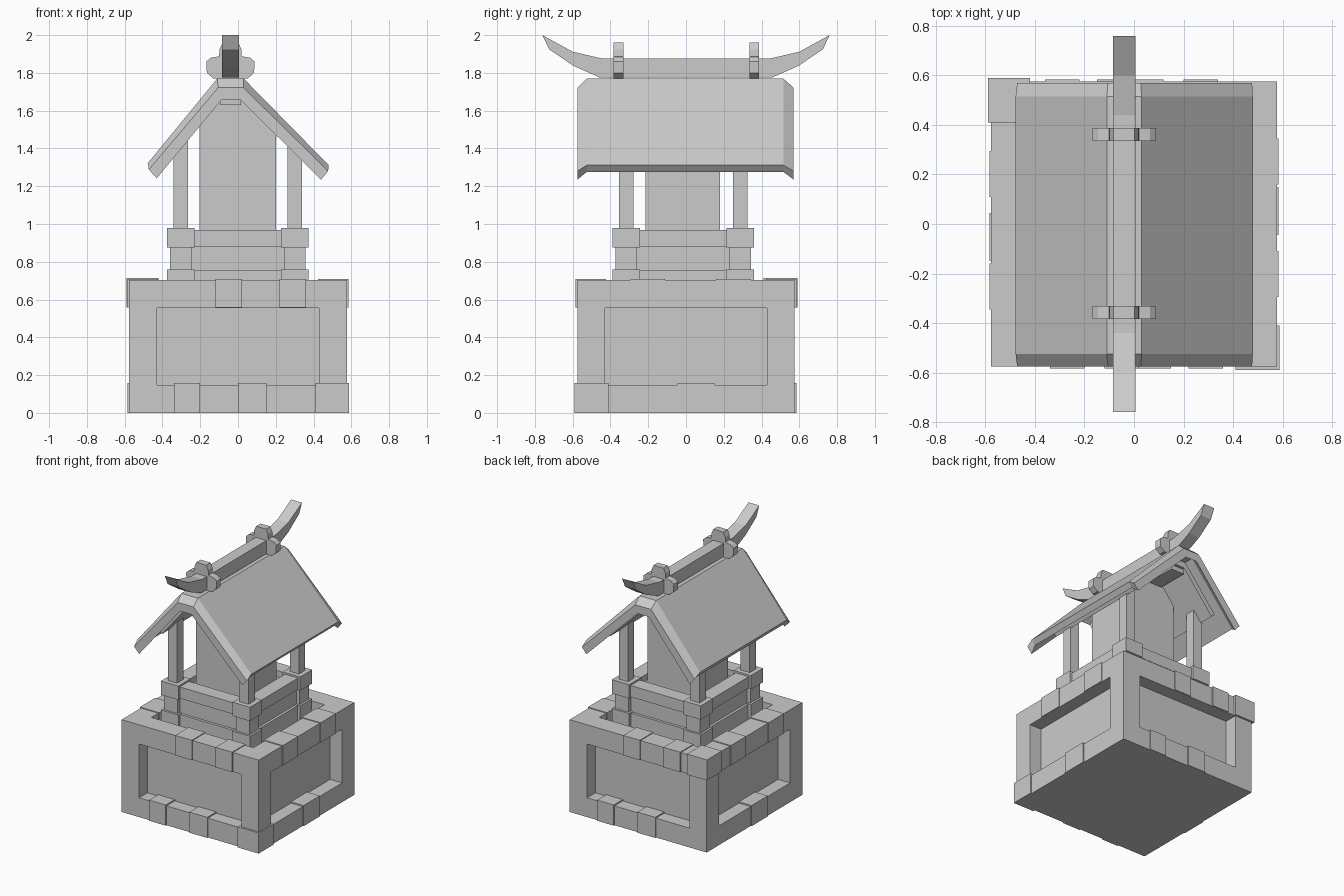
import bpy, bmesh

if "Cube" in bpy.data.objects:
    bpy.data.objects.remove(bpy.data.objects["Cube"])


def finish(name, bm):
    bmesh.ops.recalc_face_normals(bm, faces=bm.faces[:])
    me = bpy.data.meshes.new(name)
    bm.to_mesh(me)
    bm.free()
    ob = bpy.data.objects.new(name, me)
    bpy.context.collection.objects.link(ob)
    return ob


def add_box(bm, x, y, z):
    """Box from (min, max) ranges."""
    vs = bmesh.ops.create_cube(bm, size=1)["verts"]
    for v in vs:
        for i, (a, b) in enumerate((x, y, z)):
            v.co[i] = a if v.co[i] < 0 else b


def boxes(name, items):
    bm = bmesh.new()
    for it in items:
        add_box(bm, *it)
    return finish(name, bm)


def loft(name, sections):
    """Skin matching closed sections and cap both ends."""
    bm = bmesh.new()
    rings = [[bm.verts.new(p) for p in s] for s in sections]
    for a, b in zip(rings, rings[1:]):
        for i in range(len(a)):
            j = (i + 1) % len(a)
            bm.faces.new((a[i], a[j], b[j], b[i]))
    bm.faces.new(rings[0])
    bm.faces.new(rings[-1])
    return finish(name, bm)


def prism_y(name, prof, y0, y1):
    return loft(name, [[(x, y, z) for x, z in prof] for y in (y0, y1)])


# Stone pedestal with a straight-walled sunken panel on the four sides and the top
bm = bmesh.new()
add_box(bm, (-.577, .577), (-.575, .575), (0, .703))
bm.normal_update()
panels = [f for f in bm.faces if f.normal.z > -.5]
bmesh.ops.inset_individual(bm, faces=panels, thickness=.147, use_even_offset=True)
bm.normal_update()
for f in panels:
    n = f.normal.copy()
    new = bmesh.ops.extrude_face_region(bm, geom=[f])["geom"]
    vs = [g for g in new if isinstance(g, bmesh.types.BMVert)]
    bmesh.ops.translate(bm, verts=vs, vec=n * -.1)
bmesh.ops.delete(bm, geom=[f for f in panels if f.is_valid], context='FACES_ONLY')
finish("pedestal", bm)

# Slightly raised trim stones, repeated with a half turn
TOP, LOW = (.557, .709), (0, .157)
I, O = .423, .584
stones = []
for a, b, z in ((-.12, .02, TOP), (.22, .36, TOP), (-.34, -.2, LOW), (0, .15, LOW)):
    stones += [((a, b), (-O, -I), z), ((-b, -a), (I, O), z)]
for a, b, z in ((-.295, -.11, TOP), (.16, .345, TOP), (-.045, .15, LOW)):
    stones += [((I, O), (a, b), z), ((-O, -I), (-b, -a), z)]
stones.append(((.41, .587), (-.59, -.41), LOW))
stones.append(((-.59, -.42), (.41, .59), (.557, .714)))
boxes("trim_stones", stones)

# Corner blocks, corner posts and roof posts
XS, YS = (-.303, .300), (-.317, .287)
corner, neck, posts = [], [], []
for x in XS:
    for y in YS:
        def sq(h, z, x=x, y=y):
            return ((x - h, x + h), (y - h, y + h), z)
        corner += [sq(.073, (.6, .76)), sq(.073, (.875, .98))]
        neck.append(sq(.057, (.75, .88)))
        posts.append(sq(.038, (.97, 1.45)))
boxes("corner_blocks", corner)
boxes("corner_necks", neck)
boxes("roof_posts", posts)

# Rails between the corner blocks, wall panels and floor
rails = []
for z, h in (((.6, .755), .05), ((.755, .88), .03), ((.88, .967), .055)):
    for y in YS:
        rails.append(((XS[0], XS[1]), (y - h, y + h), z))
    for x in XS:
        rails.append(((x - h, x + h), (YS[0], YS[1]), z))
boxes("platform_rails", rails)
boxes("platform_floor", [((-.29, .29), (-.3, .27), (.84, .92))])

# Shrine chamber
prism_y("chamber", [(-.203, .9), (-.203, 1.57), (-.1, 1.69), (.02, 1.69),
                    (.2, 1.56), (.2, .9)], -.215, .18)

# Roof sheet whose front and back edges bend down into a lip
main = [(-.478, 1.322), (-.11, 1.77), (.03, 1.77), (.48, 1.312),
        (.452, 1.276), (.01, 1.71), (-.09, 1.71), (-.45, 1.28)]
lip = [(-.472, 1.288), (-.105, 1.722), (.028, 1.722), (.477, 1.28),
       (.44, 1.235), (.01, 1.66), (-.085, 1.66), (-.43, 1.242)]
loft("roof", [[(x, y, z) for x, z in p] for y, p in
              ((-.575, lip), (-.525, main), (.515, main), (.57, lip))])

# Lining and beam under the roof
prism_y("roof_lining", [(-.36, 1.40), (-.1, 1.72), (.02, 1.72), (.36, 1.38),
                        (.333, 1.35), (.01, 1.665), (-.085, 1.665), (-.33, 1.37)],
        -.44, .44)
boxes("under_ridge_beam", [((-.095, .015), (-.42, .42), (1.63, 1.72))])

# Boat-shaped ridge beam with upswept tips
half = [(.44, 1.875), (.60, 1.912), (.76, 2.0), (.725, 1.925), (.595, 1.837), (.455, 1.775)]
outline = half + [(-y, z) for y, z in reversed(half)]
loft("ridge_beam", [[(x, y, z) for y, z in outline] for x in (-.085, .006)])

# Three-lobed clasps around the ridge beam
lobes = [(.09, 1.77), (.125, 1.80), (.128, 1.86), (.105, 1.88), (.06, 1.888),
         (.058, 1.925), (.042, 1.96)]
prof = [(x - .04, z) for x, z in lobes] + [(-x - .04, z) for x, z in reversed(lobes)]
for name, y in (("front_clasp", -.358), ("back_clasp", .361)):
    prism_y(name, prof, y - .026, y + .026)
